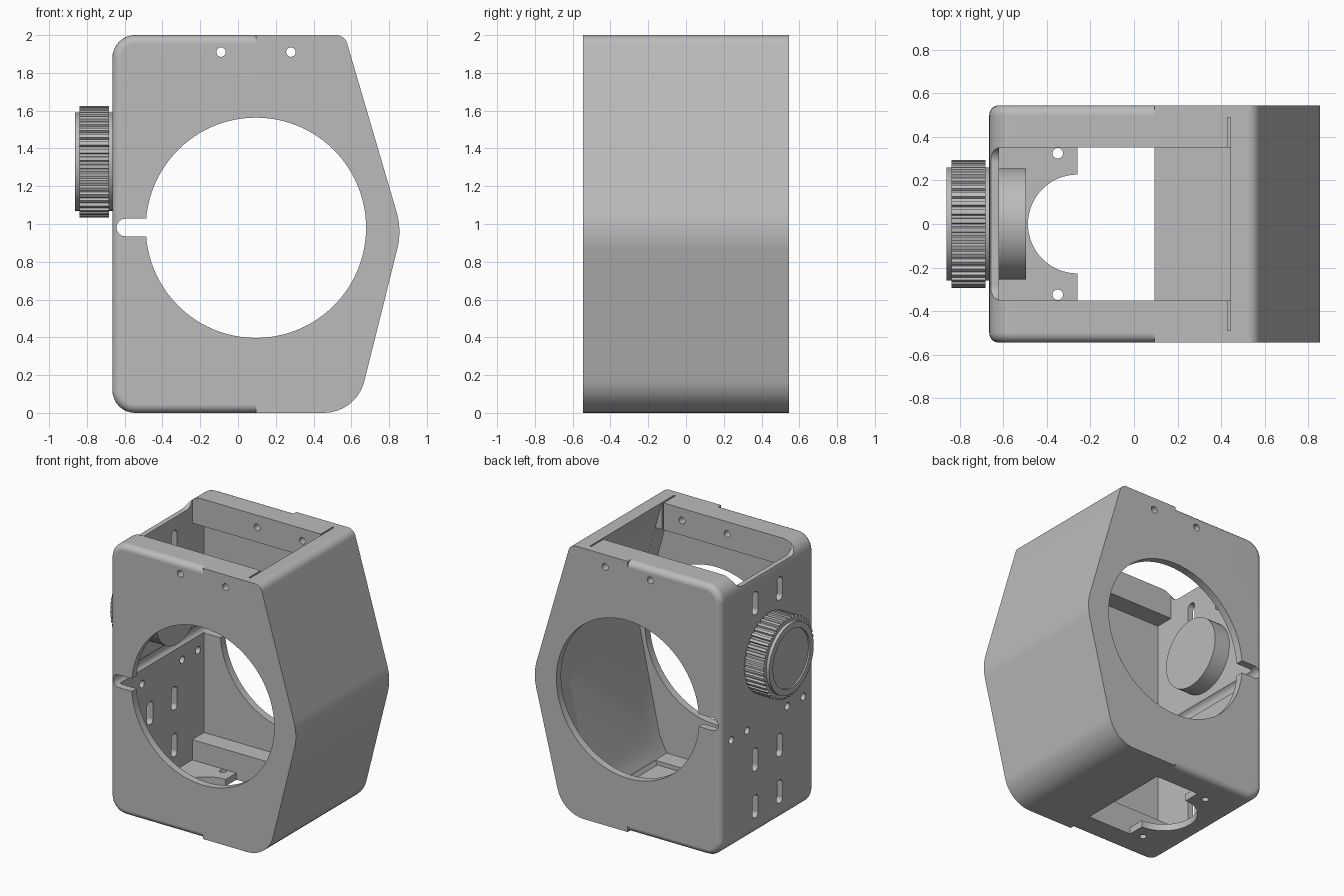
import bpy, bmesh, math
from mathutils import Vector

if "Cube" in bpy.data.objects:
    bpy.data.objects.remove(bpy.data.objects["Cube"], do_unlink=True)

GREY = (0.5, 0.5, 0.5, 1)
grey = bpy.data.materials.new("plain grey")
grey.use_nodes = True
grey.diffuse_color = GREY
grey.node_tree.nodes["Principled BSDF"].inputs["Base Color"].default_value = GREY


def rounded(corners, seg=8):
    """Outline from (u, v, radius) corners, with filleted corners."""
    out = []
    for i, (u, v, r) in enumerate(corners):
        p = Vector((u, v))
        if not r:
            out.append((u, v))
            continue
        a = (Vector(corners[i - 1][:2]) - p).normalized()
        b = (Vector(corners[(i + 1) % len(corners)][:2]) - p).normalized()
        half = a.angle(b) / 2
        mid = p + (a + b).normalized() * r / math.sin(half)
        start = p + a * r / math.tan(half) - mid
        end = p + b * r / math.tan(half) - mid
        for k in range(seg + 1):
            t = k / seg
            d = (start * math.sin((1 - t) * (math.pi / 2 - half) * 2)
                 + end * math.sin(t * (math.pi / 2 - half) * 2))
            out.append(tuple(mid + d.normalized() * r))
    return out


def rect(u0, u1, v0, v1, r=0):
    return rounded([(u0, v0, r), (u1, v0, r), (u1, v1, r), (u0, v1, r)])


def circle(u, v, r, n=32):
    return [(u + r * math.cos(math.tau * i / n), v + r * math.sin(math.tau * i / n))
            for i in range(n)]


PLACE = {"X": lambda p, t: (t, p[0], p[1]),
         "Y": lambda p, t: (p[0], t, p[1]),
         "Z": lambda p, t: (p[0], p[1], t)}


def prism(name, pts, axis, lo, hi, soften=None):
    """Extrude an outline along an axis; soften = (width, edge test)."""
    bm = bmesh.new()
    face = bm.faces.new([bm.verts.new(PLACE[axis](p, lo)) for p in pts])
    new = bmesh.ops.extrude_face_region(bm, geom=[face])["geom"]
    shift = Vector(PLACE[axis]((0, 0), hi - lo))
    bmesh.ops.translate(bm, vec=shift, verts=[g for g in new if isinstance(g, bmesh.types.BMVert)])
    bmesh.ops.recalc_face_normals(bm, faces=bm.faces)
    if soften:
        bmesh.ops.bevel(bm, geom=[e for e in bm.edges if soften[1](e)], offset=soften[0],
                        segments=5, profile=0.5, affect='EDGES')
    me = bpy.data.meshes.new(name)
    bm.to_mesh(me)
    bm.free()
    me.materials.append(grey)
    ob = bpy.data.objects.new(name, me)
    bpy.context.collection.objects.link(ob)
    return ob


def activate(ob):
    bpy.ops.object.select_all(action='DESELECT')
    ob.select_set(True)
    bpy.context.view_layer.objects.active = ob


def cut(ob, cutters):
    activate(ob)
    for c in cutters:
        m = ob.modifiers.new("cut", 'BOOLEAN')
        m.operation, m.solver, m.object = 'DIFFERENCE', 'EXACT', c
        bpy.ops.object.modifier_apply(modifier=m.name)


def finish(ob):
    activate(ob)
    bpy.ops.object.shade_smooth_by_angle(angle=math.radians(28))
    m = ob.modifiers.new("flat normals", 'WEIGHTED_NORMAL')
    m.keep_sharp = True


# Housing halves, split at SEAM
SEAM, HALF = 0.095, 0.545
left_outline = rounded([(-0.665, 0, 0.12), (SEAM, 0, 0), (SEAM, 2, 0), (-0.665, 2, 0.12)])
right_outline = rounded([(SEAM, 0, 0), (0.627, 0, 0.22), (0.868, 0.967, 0.37),
                         (0.565, 2, 0.06), (SEAM, 2, 0)])


def outer_rim(e):
    a, b = (v.co for v in e.verts)
    return abs(a.y - b.y) < 0.001 and not (abs(a.x - SEAM) < 0.001 and abs(b.x - SEAM) < 0.001)


frame = prism("frame_housing", left_outline, "Y", -HALF, HALF, (0.045, outer_rim))
cover = prism("angled_cover", right_outline, "Y", -HALF, HALF)

# Cavity, leaving side bars at top and bottom, and the open middle channel
wall = [(0.56, 0.2), (0.726, 0.98)]
shared = [
    prism("cavity", [(-0.62, 0.2), (0.2, 0.2), (0.2, 0.08), (0.5, 0.08)] + wall
          + [(0.498, 1.8), (-0.62, 1.8)], "Y", -0.49, 0.49),
    prism("channel", [(-0.62, 0.05), (0.48, 0.05)] + wall
          + [(0.443, 2), (0.443, 2.1), (-0.62, 2.1)], "Y", -0.352, 0.352),
    prism("main_bore", circle(0.095, 0.98, 0.583, 96), "Y", -1, 1),
]
right_only = [prism("slit", rect(0.43, 0.443, 1.75, 2.1), "Y", -0.49, 0.49)]
right_only.append(prism("right_pin_hole", circle(0.28, 1.91, 0.025), "Y", -1, 1))

# Frame openings: pin hole, side notch, wall dip, floor opening
left_only = [
    prism("left_pin_hole", circle(-0.09, 1.91, 0.025), "Y", -1, 1),
    prism("notch", rounded([(-0.643, 0.935, 0.046), (-0.4, 0.935, 0),
                            (-0.4, 1.028, 0), (-0.643, 1.028, 0.046)]), "Y", -1, 1),
    prism("wall_dip", rounded([(-0.352, 1.92, 0.07), (0.352, 1.92, 0.07),
                               (0.352, 2.1, 0), (-0.352, 2.1, 0)]), "X", -0.8, -0.6),
    prism("floor_opening", rect(-0.26, 0.2, -0.352, 0.352), "Z", -0.1, 0.1),
    prism("floor_arc", circle(-0.26, 0, 0.227, 64), "Z", -0.1, 0.15),
]
for s in (-1, 1):
    left_only.append(prism("floor_hole", circle(-0.35, s * 0.325, 0.024), "Z", -0.1, 0.15))
    for z in (0.24, 0.585, 1.74):
        y = s * 0.142
        left_only.append(prism("wall_slot", rect(y - 0.034, y + 0.034, z - 0.085, z + 0.085, 0.03),
                               "X", -0.8, -0.6))
    for y in (0.235, 0.42):
        left_only.append(prism("wall_hole", circle(s * y, 0.835, 0.027), "X", -0.8, -0.6))

cut(frame, shared + left_only)
cut(cover, shared + right_only)
for c in shared + left_only + right_only:
    bpy.data.objects.remove(c, do_unlink=True)

# Knob with ribbed grip, rim, recessed face and inner boss
KZ, RIBS = 1.33, 44
grip_outline = []
for i in range(RIBS):
    for step, r in ((0, 0.28), (0.3, 0.28), (0.42, 0.295), (0.88, 0.295)):
        a = math.tau * (i + step) / RIBS
        grip_outline.append((r * math.cos(a), KZ + r * math.sin(a)))
grip = prism("knob_grip", grip_outline, "X", -0.838, -0.682)
rim = prism("knob_rim", circle(0, KZ, 0.26, 64), "X", -0.862, -0.83)
recess = prism("recess", circle(0, KZ, 0.215, 64), "X", -0.9, -0.85)
cut(rim, [recess])
bpy.data.objects.remove(recess, do_unlink=True)
collar = prism("knob_collar", circle(0, KZ, 0.26, 64), "X", -0.69, -0.655)
boss = prism("inner_boss", circle(0, KZ, 0.255, 64), "X", -0.66, -0.495)

for part in (frame, cover, grip, rim, collar, boss):
    finish(part)
